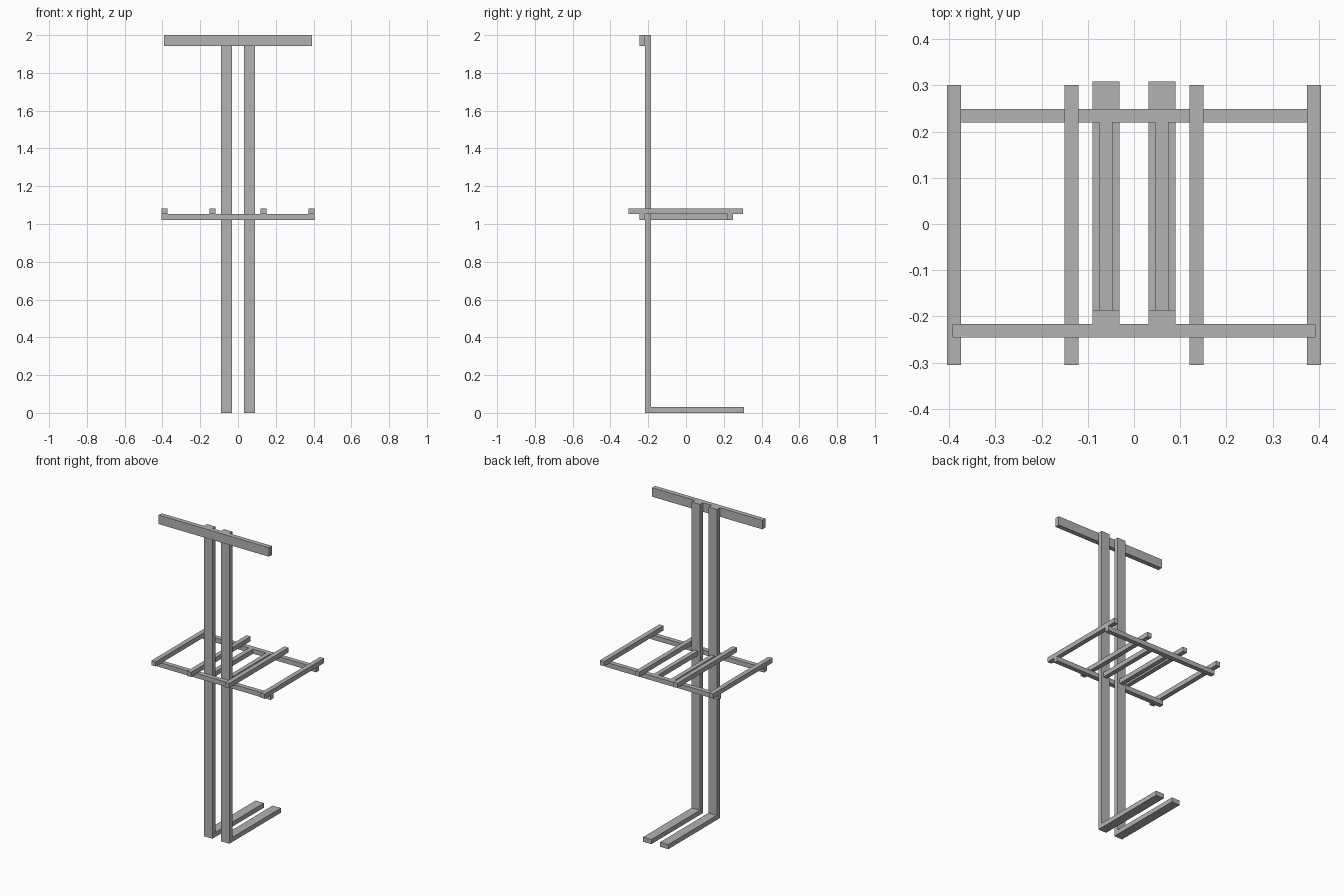
import bpy
import bmesh
from mathutils import Vector

cube = bpy.data.objects.get("Cube")
if cube:
    bpy.data.objects.remove(cube, do_unlink=True)

grey = bpy.data.materials.new("plain grey")
grey.use_nodes = True
colour = (0.45, 0.45, 0.45, 1)
grey.diffuse_color = colour
grey.node_tree.nodes["Principled BSDF"].inputs["Base Color"].default_value = colour


def beam(name, x, y, z):
    """Square-edged beam spanning the given (low, high) ranges."""
    low, high = Vector((x[0], y[0], z[0])), Vector((x[1], y[1], z[1]))
    bm = bmesh.new()
    bmesh.ops.create_cube(bm, size=1)
    for v in bm.verts:
        v.co = (low + high) / 2 + v.co * (high - low)
    mesh = bpy.data.meshes.new(name)
    bm.to_mesh(mesh)
    bm.free()
    mesh.materials.append(grey)
    obj = bpy.data.objects.new(name, mesh)
    bpy.context.collection.objects.link(obj)


def beam_pair(name, x, y, z):
    """The same beam on both sides of the centre."""
    beam("left_" + name, x, y, z)
    beam("right_" + name, (-x[1], -x[0]), y, z)


FRONT = (-0.246, -0.216)     # depth of the beams fixed to the post fronts
POST_BACK = -0.186
POST_X = (0.031, 0.09)
LOWER = (1.022, 1.052)       # heights of the two shelf layers
UPPER = (1.052, 1.082)

# Uprights with feet running backwards
beam_pair("post", POST_X, (FRONT[1], POST_BACK), (0, 2))
beam_pair("foot", POST_X, (POST_BACK, 0.308), (0, 0.03))

# Top rail
beam("top_rail", (-0.393, 0.393), FRONT, (1.942, 2))

# Shelf frame: cross rails, supports behind the posts, and slats on top
beam("front_cross_rail", (-0.404, 0.404), FRONT, LOWER)
beam("back_cross_rail", (-0.404, 0.404), (0.219, 0.249), LOWER)
beam_pair("support", (0.046, 0.075), (POST_BACK, 0.219), LOWER)
beam_pair("inner_slat", (0.12, 0.15), (-0.305, 0.301), UPPER)
beam_pair("outer_slat", (0.374, 0.404), (-0.305, 0.301), UPPER)
